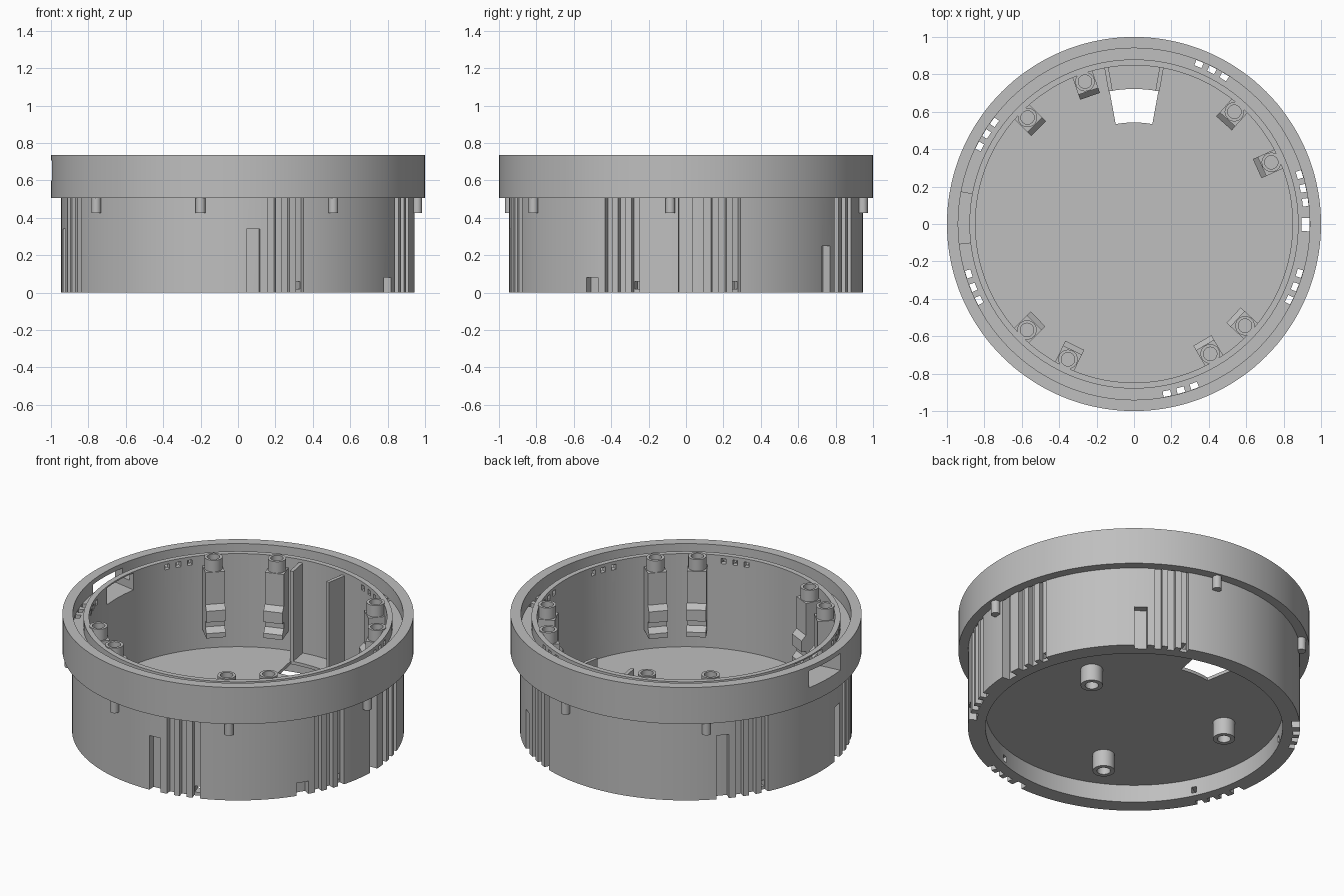
import bpy, bmesh, math
from mathutils import Vector, Matrix

if "Cube" in bpy.data.objects:
    bpy.data.objects.remove(bpy.data.objects["Cube"])

grey = bpy.data.materials.new("plain grey")
grey.use_nodes = True
grey.diffuse_color = (0.52, 0.52, 0.52, 1)
grey.node_tree.nodes["Principled BSDF"].inputs["Base Color"].default_value = grey.diffuse_color


def polar(r, deg, z=0):
    a = math.radians(deg)
    return Vector((r * math.cos(a), r * math.sin(a), z))


def prism(bm, points, shift):
    """Closed outline swept along a vector."""
    face = bm.faces.new([bm.verts.new(p) for p in points])
    out = bmesh.ops.extrude_face_region(bm, geom=[face])["geom"]
    bmesh.ops.translate(bm, vec=shift, verts=[v for v in out if isinstance(v, bmesh.types.BMVert)])


def sector(bm, r0, r1, a0, a1, z0, z1):
    """Ring segment between two radii, angles and heights."""
    n = max(1, round((a1 - a0) / 2.5))
    angles = [a0 + (a1 - a0) * i / n for i in range(n + 1)]
    pts = [polar(r0, a, z0) for a in angles] + [polar(r1, a, z0) for a in reversed(angles)]
    prism(bm, pts, Vector((0, 0, z1 - z0)))


def lathe(bm, profile, steps, centre=Vector()):
    """Revolve an (r, z) profile about a vertical axis."""
    verts = [bm.verts.new(centre + Vector((r, 0, z))) for r, z in profile]
    edges = [bm.edges.new(pair) for pair in zip(verts, verts[1:])]
    if profile[0][0] > 0:
        edges.append(bm.edges.new((verts[-1], verts[0])))
    bmesh.ops.spin(bm, geom=verts + edges, cent=centre, axis=(0, 0, 1),
                   angle=math.tau, steps=steps, use_duplicate=False)
    bmesh.ops.remove_doubles(bm, verts=bm.verts[:], dist=1e-5)


def finish(bm, name):
    bmesh.ops.recalc_face_normals(bm, faces=bm.faces[:])
    mesh = bpy.data.meshes.new(name)
    bm.to_mesh(mesh)
    bm.free()
    mesh.materials.append(grey)
    ob = bpy.data.objects.new(name, mesh)
    bpy.context.scene.collection.objects.link(ob)
    return ob


def smooth(ob):
    bpy.ops.object.select_all(action="DESELECT")
    ob.select_set(True)
    bpy.context.view_layer.objects.active = ob
    bpy.ops.object.shade_smooth_by_angle(angle=math.radians(30))


# Main shell: floor, lower wall, wider flange, cable channel and inner lip
bm = bmesh.new()
lathe(bm, [(0, 0.11), (0.846, 0.11), (0.846, 0), (0.945, 0), (0.945, 0.505), (1, 0.505),
           (1, 0.735), (0.94, 0.735), (0.94, 0.65), (0.88, 0.65), (0.88, 0.715),
           (0.848, 0.715), (0.848, 0.13), (0, 0.13)], 144)
shell = finish(bm, "shell")

# Groove groups: middle angle, notch height, angle of the small wire hole
groups = [(63.2, 0.25, 4.7), (11.9, 0, 4.7), (-21.3, 0.08, 4.7),
          (-74.3, 0.34, 4.7), (201.5, 0.34, 4.7), (148.6, 0.4, 4.7)]
outer, inner = bmesh.new(), bmesh.new()
for mid, notch, hole in groups:
    for off in (-hole, 0, hole):
        a = mid + off
        sector(outer, 0.908, 0.975, a - 1.3, a + 1.3, -0.05, 0.5045)
        sector(inner, 0.908, 0.9385, a - 1.3, a + 1.3, 0.49, 0.69)
        sector(inner, 0.82, 0.9, a - 1, a + 1, 0.663, 0.695)
    sector(inner, 0.82, 0.93, mid + hole - 1.1, mid + hole + 1.1, 0.02, 0.058)
    if notch:
        sector(outer, 0.9, 0.975, mid - 13, mid - 8.6, -0.05, notch)

# Wide cable slot on the right side, full height
sector(outer, 0.895, 0.975, -2.4, 2, -0.05, 0.5045)
sector(inner, 0.895, 0.9385, -2.4, 2, 0.49, 0.7)

# Window through the flange and opening in the floor
sector(inner, 0.8, 1.1, 169.5, 186.5, 0.6, 0.706)
sector(inner, 0.543, 0.722, 79.6, 100.4, 0.05, 0.2)

for name, cut in (("outer_cutter", outer), ("inner_cutter", inner)):
    cutter = finish(cut, name)
    cutter.hide_render = True
    mod = shell.modifiers.new(name, "BOOLEAN")
    mod.operation = "DIFFERENCE"
    mod.solver = "EXACT"
    mod.object = cutter
    bpy.context.view_layer.objects.active = shell
    bpy.ops.object.modifier_apply(modifier=name)
    bpy.data.objects.remove(cutter)
smooth(shell)

# Screw mounts on the inner wall: stepped bracket with a tube on top
bracket = [(0.86, 0.65), (0.75, 0.65), (0.75, 0.45), (0.722, 0.42), (0.722, 0.35),
           (0.75, 0.35), (0.75, 0.31), (0.722, 0.28), (0.722, 0.25), (0.86, 0.25)]
brackets, tubes = bmesh.new(), bmesh.new()
for a in (24.2, 48.2, 109, 135, 224.7, 244, -59.6, -42.5):
    side = polar(0.056, a + 90)
    prism(brackets, [polar(r, a, z) - side for r, z in bracket], side * 2)
    lathe(tubes, [(0, 0.63), (0.036, 0.63), (0.036, 0.722), (0.052, 0.722),
                  (0.052, 0.6), (0, 0.6)], 24, polar(0.805, a))
finish(brackets, "screw_brackets")
smooth(finish(tubes, "screw_tubes"))

# Pair of upright plates beside the floor opening
bm = bmesh.new()
for a in (80, 100):
    side = polar(0.011, a + 90)
    prism(bm, [polar(r, a, z) - side for r, z in
               [(0.722, 0.12), (0.86, 0.12), (0.86, 0.695), (0.722, 0.695)]], side * 2)
finish(bm, "guide_plates")

# Short pegs under the flange
bm = bmesh.new()
for a in (-58, -5, 79.5, 132, 218, 258):
    lathe(bm, [(0, 0.425), (0.026, 0.425), (0.026, 0.515), (0, 0.515)], 20, polar(0.962, a))
smooth(finish(bm, "flange_pegs"))

# Hollow feet in the base recess
bm = bmesh.new()
for a in (23, 155, 249):
    lathe(bm, [(0, 0.08), (0.038, 0.08), (0.038, 0.005), (0.063, 0.005),
               (0.063, 0.115), (0, 0.115)], 32, polar(0.53, a))
smooth(finish(bm, "base_bosses"))
